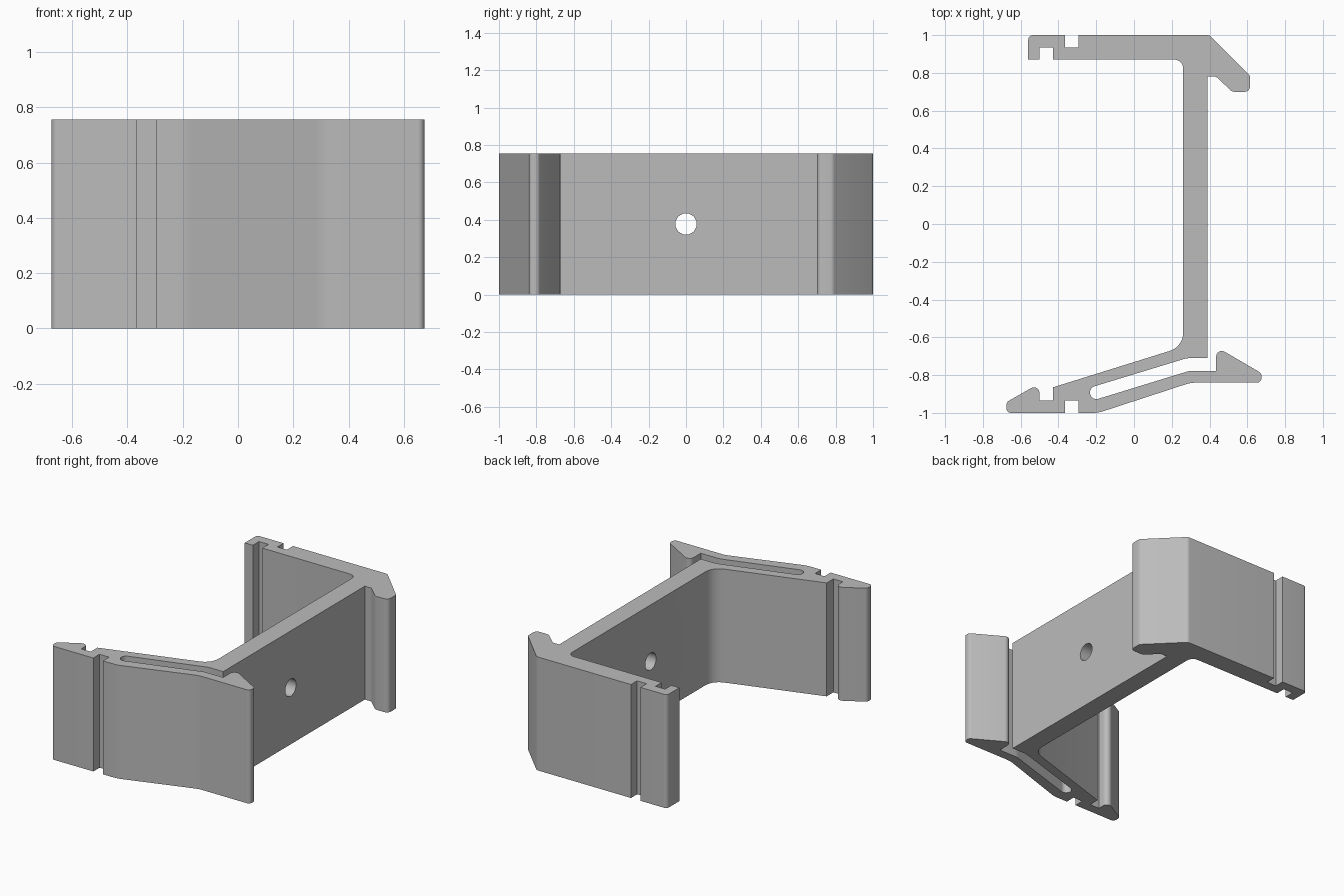
import bpy, bmesh, math
from mathutils import Vector

cube = bpy.data.objects.get("Cube")
if cube:
    bpy.data.objects.remove(cube, do_unlink=True)

HEIGHT = 0.755
HOLE_RADIUS = 0.057

grey = bpy.data.materials.new("mid grey")
grey.use_nodes = True
grey.diffuse_color = (0.5, 0.5, 0.5, 1)
grey.node_tree.nodes["Principled BSDF"].inputs["Base Color"].default_value = (0.5, 0.5, 0.5, 1)


def rounded(corners):
    """Replace each (x, y, radius) corner of a closed outline by an arc."""
    pts = []
    for i, c in enumerate(corners):
        p = Vector(c[:2])
        if len(c) < 3:
            pts.append(p)
            continue
        a = (Vector(corners[i - 1][:2]) - p).normalized()
        b = (Vector(corners[(i + 1) % len(corners)][:2]) - p).normalized()
        half = a.angle(b) / 2
        reach = c[2] / math.tan(half)
        centre = p + (a + b).normalized() * c[2] / math.sin(half)
        u, v = p + a * reach - centre, p + b * reach - centre
        sweep = math.pi - 2 * half
        steps = max(2, math.ceil(sweep / math.radians(12)))
        for k in range(steps + 1):
            t = sweep * k / steps
            pts.append(centre + (u * math.sin(sweep - t) + v * math.sin(t)) / math.sin(sweep))
    return pts


# Back arm with its grooves and fixed hook
back_arm = [(-0.56, 1, 0.025), (-0.365, 1), (-0.365, 0.935), (-0.295, 0.935), (-0.295, 1),
            (0.4, 1, 0.03), (0.615, 0.785, 0.03), (0.615, 0.7, 0.03), (0.52, 0.7, 0.03),
            (0.435, 0.78, 0.015), (0.388, 0.78)]
# Slot between the web and the spring latch
slot = [(0.388, -0.71), (0.28, -0.71, 0.1), (-0.235, -0.867, 0.034), (-0.23, -0.938, 0.034),
        (0.295, -0.777, 0.1), (0.435, -0.777)]
# Spring latch with its barb
latch = [(0.435, -0.65, 0.03), (0.675, -0.79, 0.025), (0.675, -0.84, 0.024), (0.3, -0.84, 0.15),
         (-0.19, -1, 0.15)]
# Front arm with its grooves and small barb
front_arm = [(-0.295, -1), (-0.295, -0.935), (-0.365, -0.935), (-0.365, -1),
             (-0.675, -1, 0.024), (-0.675, -0.943, 0.025), (-0.5, -0.843, 0.03),
             (-0.5, -0.935), (-0.43, -0.935), (-0.43, -0.865)]
# Inner faces of the web and back arm
inside = [(0.26, -0.65, 0.1), (0.26, 0.87, 0.045), (-0.43, 0.87), (-0.43, 0.935),
          (-0.5, 0.935), (-0.5, 0.87), (-0.56, 0.87)]

# Extruded clip body
bm = bmesh.new()
outline = rounded(back_arm + slot + latch + front_arm + inside)
base = bm.faces.new([bm.verts.new((p.x, p.y, 0)) for p in outline])
top = bmesh.ops.extrude_face_region(bm, geom=[base], use_keep_orig=True)
bmesh.ops.translate(bm, vec=(0, 0, HEIGHT),
                    verts=[g for g in top["geom"] if isinstance(g, bmesh.types.BMVert)])
bmesh.ops.recalc_face_normals(bm, faces=bm.faces)
mesh = bpy.data.meshes.new("clip_bracket")
bm.to_mesh(mesh)
bm.free()
mesh.materials.append(grey)
clip = bpy.data.objects.new("clip_bracket", mesh)
bpy.context.collection.objects.link(clip)

# Screw hole through the web
bpy.ops.mesh.primitive_cylinder_add(vertices=40, radius=HOLE_RADIUS, depth=0.4,
                                    location=(0.32, 0, HEIGHT / 2), rotation=(0, math.pi / 2, 0))
cutter = bpy.context.object
cutter.name = "hole_cutter"
cutter.hide_render = True
cutter.data.materials.append(grey)
cut = clip.modifiers.new("screw_hole", "BOOLEAN")
cut.operation = "DIFFERENCE"
cut.solver = "EXACT"
cut.object = cutter

bpy.ops.object.select_all(action="DESELECT")
clip.select_set(True)
bpy.context.view_layer.objects.active = clip
bpy.ops.object.modifier_apply(modifier=cut.name)
bpy.data.objects.remove(cutter, do_unlink=True)
bpy.ops.object.shade_smooth_by_angle(angle=math.radians(30))
